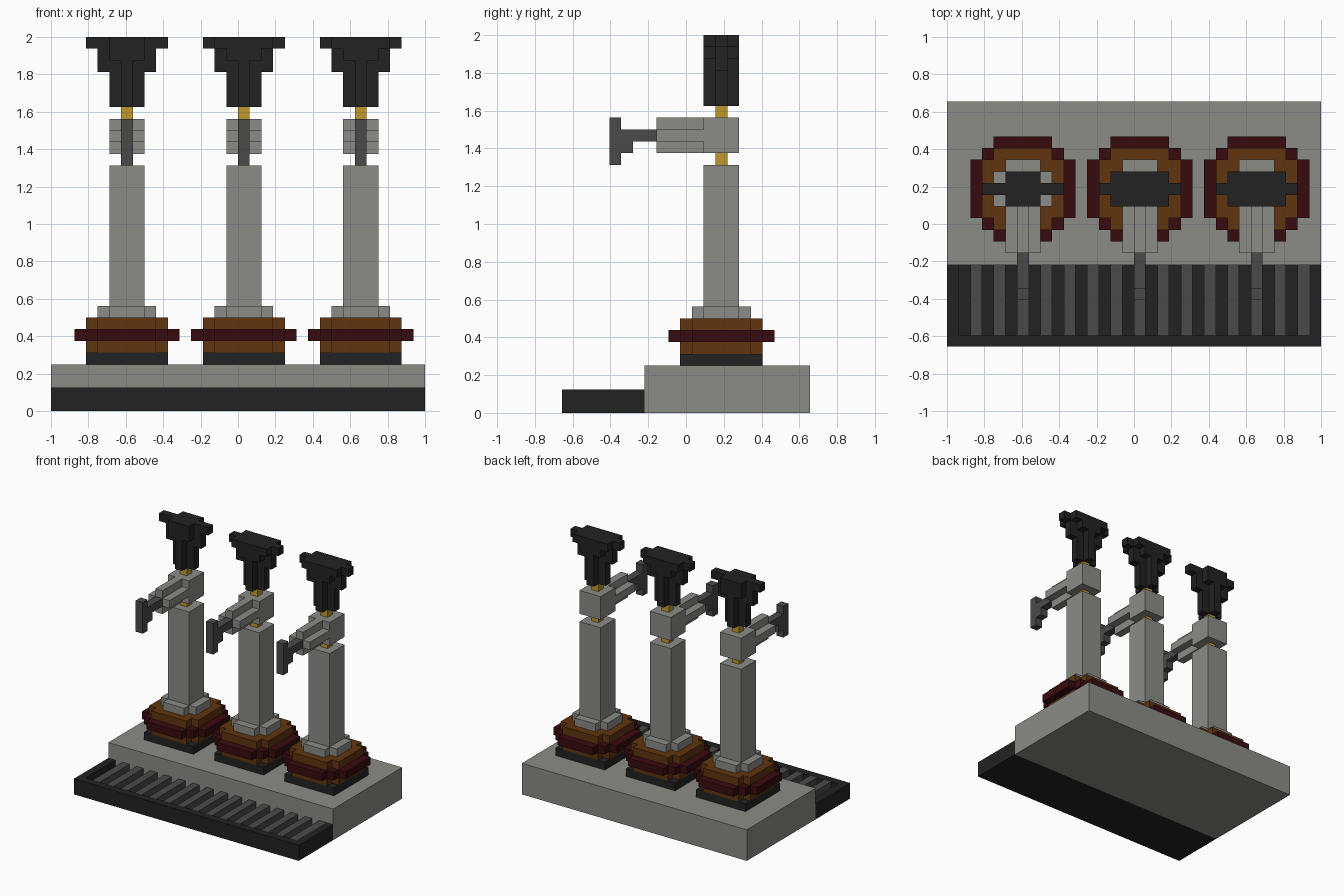
import bpy
import bmesh

cube = bpy.data.objects.get("Cube")
if cube:
    bpy.data.objects.remove(cube)

V = 0.0625            # one block
Y0 = -10.5            # front edge, in blocks


def material(name, hexa):
    rgb = [int(hexa[i:i + 2], 16) / 255 for i in (0, 2, 4)]
    lin = [c / 12.92 if c <= 0.04045 else ((c + 0.055) / 1.055) ** 2.4 for c in rgb]
    m = bpy.data.materials.new(name)
    m.use_nodes = True
    m.diffuse_color = (*lin, 1)
    bsdf = next(n for n in m.node_tree.nodes if n.type == 'BSDF_PRINCIPLED')
    bsdf.inputs["Base Color"].default_value = (*lin, 1)
    return m


GREY = material("light grey", "8B8B87")
DARK = material("dark grey", "4A4A4A")
BLACK = material("black", "222222")
BROWN = material("brown", "60350F")
MAROON = material("maroon", "390B0E")
GOLD = material("gold", "C09A2C")


def extrude_outline(bm, points, z0, z1):
    """Prism from an xy outline, in blocks."""
    face = bm.faces.new([bm.verts.new((x * V, y * V, z0 * V)) for x, y in points])
    res = bmesh.ops.extrude_face_region(bm, geom=[face])
    top = [e for e in res["geom"] if isinstance(e, bmesh.types.BMVert)]
    bmesh.ops.translate(bm, verts=top, vec=(0, 0, (z1 - z0) * V))


def finish(bm, name, mat):
    bmesh.ops.recalc_face_normals(bm, faces=bm.faces[:])
    me = bpy.data.meshes.new(name)
    bm.to_mesh(me)
    bm.free()
    me.materials.append(mat)
    ob = bpy.data.objects.new(name, me)
    bpy.context.collection.objects.link(ob)
    return ob


def boxes(name, mat, *specs):
    """Each spec is (x0, x1, y0, y1, z0, z1) in blocks."""
    bm = bmesh.new()
    for x0, x1, y0, y1, z0, z1 in specs:
        extrude_outline(bm, [(x0, y0), (x1, y0), (x1, y1), (x0, y1)], z0, z1)
    return finish(bm, name, mat)


def stepped_disc(name, mat, cx, cy, steps, z0, z1):
    """Stair-stepped round prism; steps are its corners in one quadrant."""
    q = steps
    ring = (q + [(-x, y) for x, y in reversed(q)]
            + [(-x, -y) for x, y in q] + [(x, -y) for x, y in reversed(q)])
    bm = bmesh.new()
    extrude_outline(bm, [(cx + x, cy + y) for x, y in ring], z0, z1)
    return finish(bm, name, mat)


# Counter and drip tray
boxes("counter_base", GREY, (-16, 16, Y0 + 7, Y0 + 21, 0, 4))
boxes("tray_floor", BLACK, (-16, 16, Y0, Y0 + 7, 0, 1))
boxes("tray_rim", BLACK, (-16, 16, Y0, Y0 + 1, 1, 2),
      (-16, -15, Y0 + 1, Y0 + 7, 1, 2), (15, 16, Y0 + 1, Y0 + 7, 1, 2))
boxes("tray_slats", DARK,
      *[(x, x + 1, Y0 + 1, Y0 + 7, 1, 2) for x in range(-14, 15, 2)])

# Quadrant corners of the round layers
ROUND9 = [(4.5, 2.5), (3.5, 2.5), (3.5, 3.5), (2.5, 3.5), (2.5, 4.5)]
ROUND7 = [(3.5, 2.5), (2.5, 2.5), (2.5, 3.5)]
ROUND5 = [(2.5, 1.5), (1.5, 1.5), (1.5, 2.5)]
PLUS3 = [(1.5, .5), (.5, .5), (.5, 1.5)]

CY = 3.0              # tap axis in y


def tap(label, cx, wide_top):
    def part(name, mat, *specs):
        boxes(f"{label}_{name}", mat,
              *[(cx + a, cx + b, CY + c, CY + d, e, f) for a, b, c, d, e, f in specs])

    def disc(name, mat, steps, z0, z1):
        stepped_disc(f"{label}_{name}", mat, cx, CY, steps, z0, z1)

    # Foot
    part("foot_plate", BLACK, (-3.5, 3.5, -3.5, 3.5, 4, 5))
    disc("foot_lower", BROWN, ROUND7, 5, 6)
    disc("foot_band", MAROON, ROUND9, 6, 7)
    disc("foot_upper", BROWN, ROUND7, 7, 8)
    disc("foot_collar", GREY, ROUND5, 8, 9)

    # Column, gold stem and valve block
    part("column", GREY, (-1.5, 1.5, -1.5, 1.5, 9, 21))
    part("stem", GOLD, (-.5, .5, -.5, .5, 21, 22), (-.5, .5, -.5, .5, 25, 26))
    part("valve_block", GREY, (-1.5, 1.5, -1.5, 1.5, 22, 25))

    # Plus-shaped arm and spout
    part("arm", GREY, (-1.5, 1.5, -5.5, -1.5, 23, 24),
         (-.5, .5, -5.5, -1.5, 22, 23), (-.5, .5, -5.5, -1.5, 24, 25))
    part("spout", DARK, (-.5, .5, -7.5, -5.5, 23, 24),
         (-.5, .5, -8.5, -7.5, 22, 24), (-.5, .5, -9.5, -8.5, 21, 25))

    # Handle: fluted grip, head and stepped wings
    disc("handle_grip", BLACK, PLUS3, 26, 30)
    part("handle_head", BLACK, (-1.5, 1.5, -1.5, 1.5, 30, 32))
    for side, s in (("left", 1), ("right", -1)):
        def span(a, b):
            return tuple(sorted((a * s, b * s)))
        wing = [(*span(1.5, 2.5), -.5, .5, 29, 31), (*span(2.5, 3.5), -.5, .5, 31, 32)]
        depth = 1.5 if wide_top else .5
        wing.append((*span(1.5, 2.5), -depth, depth, 31, 32))
        part(f"handle_wing_{side}", BLACK, *wing)


tap("right_tap", -9.5, False)
tap("middle_tap", 0.5, True)
tap("left_tap", 10.5, True)
